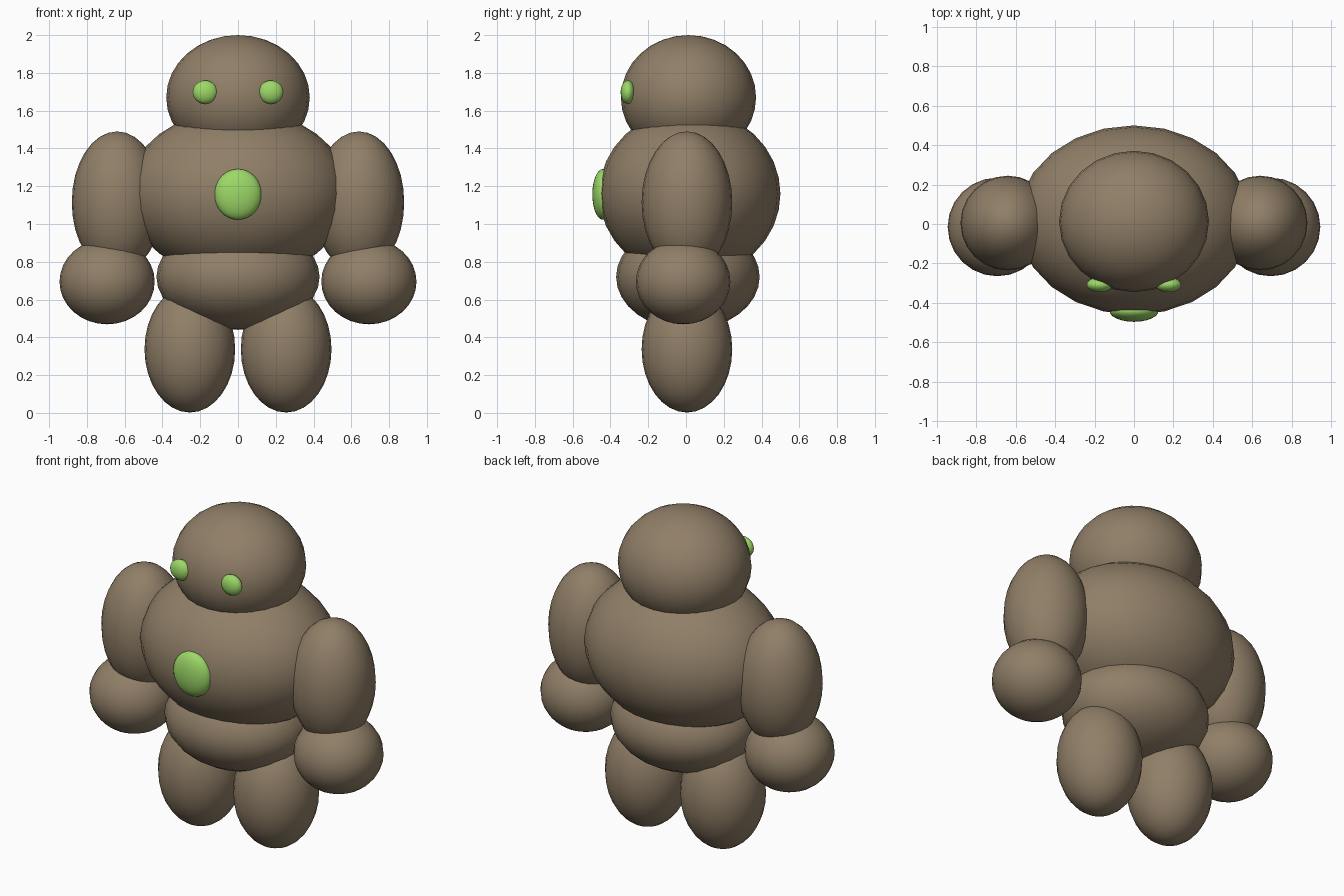
import bpy

if "Cube" in bpy.data.objects:
    bpy.data.objects.remove(bpy.data.objects["Cube"])


def make_material(name, rgb):
    mat = bpy.data.materials.new(name)
    mat.diffuse_color = (*rgb, 1.0)
    mat.use_nodes = True
    mat.node_tree.nodes["Principled BSDF"].inputs["Base Color"].default_value = mat.diffuse_color
    return mat


clay = make_material("brown clay", (0.28, 0.212, 0.137))
glow = make_material("light green", (0.335, 0.69, 0.137))


def ellipsoid(name, centre, radii, mat):
    """Smooth ellipsoid with the given centre and half sizes."""
    bpy.ops.mesh.primitive_uv_sphere_add(segments=24, ring_count=16, radius=1)
    ob = bpy.context.object
    ob.name = name
    for v in ob.data.vertices:
        v.co = [c * r for c, r in zip(v.co, radii)]
    ob.location = centre
    ob.data.materials.append(mat)
    bpy.ops.object.shade_smooth()
    return ob


def pair(name, centre, radii, mat):
    """The same ellipsoid on both sides of the body."""
    x, y, z = centre
    ellipsoid("left_" + name, (x, y, z), radii, mat)
    ellipsoid("right_" + name, (-x, y, z), radii, mat)


# Body
ellipsoid("head", (0, 0.013, 1.67), (0.38, 0.358, 0.33), clay)
ellipsoid("torso", (0, 0.02, 1.16), (0.59, 0.48, 0.447), clay)
ellipsoid("hips", (0, 0.01, 0.72), (0.432, 0.38, 0.28), clay)

# Limbs
pair("arm", (0.64, 0.005, 1.115), (0.24, 0.24, 0.375), clay)
pair("hand", (0.693, -0.015, 0.695), (0.252, 0.25, 0.226), clay)
pair("leg", (0.255, 0.005, 0.337), (0.24, 0.24, 0.335), clay)

# Eyes and chest gem
pair("eye", (0.174, -0.308, 1.698), (0.066, 0.038, 0.062), glow)
ellipsoid("chest_gem", (0, -0.44, 1.157), (0.125, 0.056, 0.134), glow)
